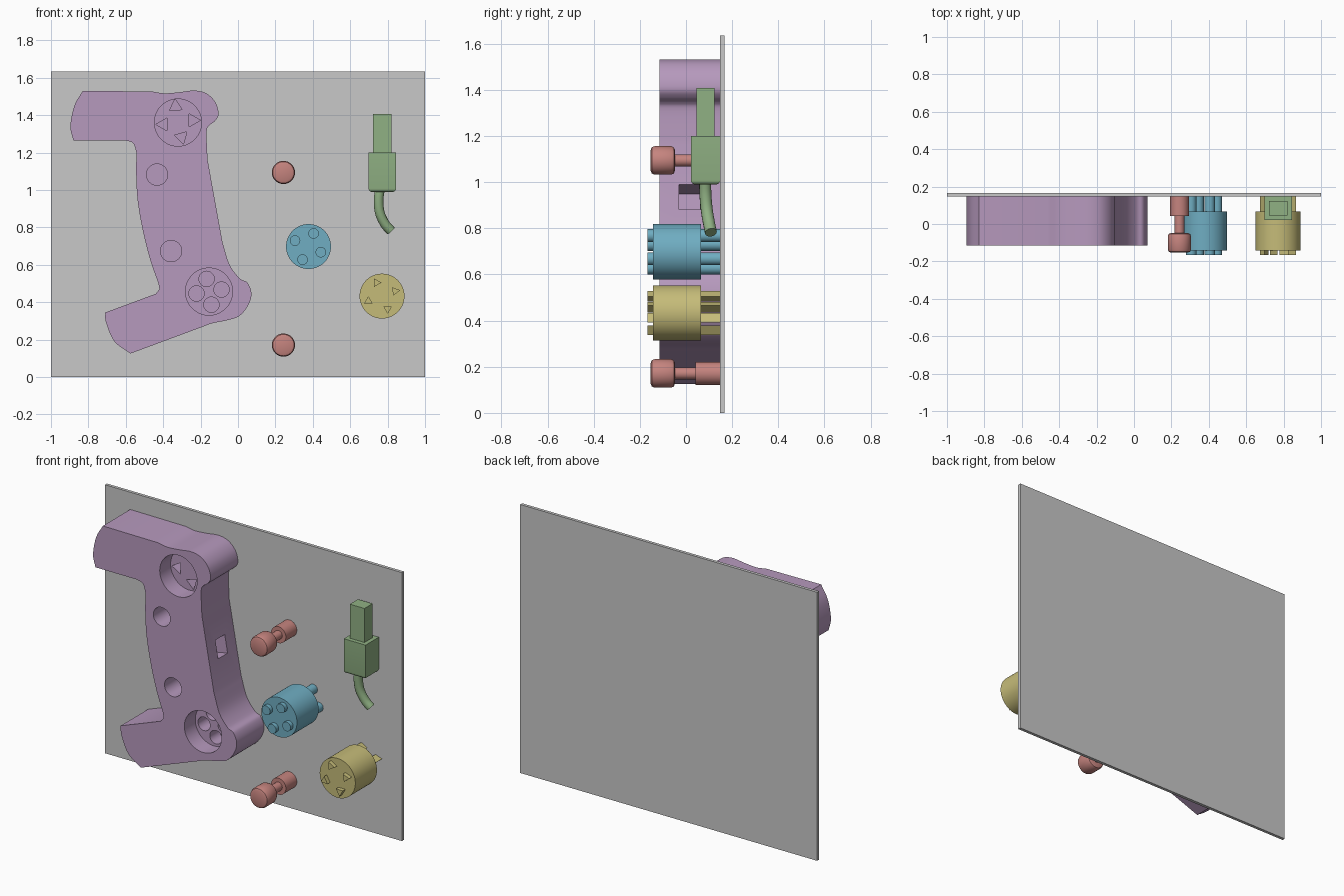
import bpy, bmesh, math
from mathutils import Matrix, Vector

if "Cube" in bpy.data.objects:
    bpy.data.objects.remove(bpy.data.objects["Cube"])

WALL = 0.148     # front of the back panel
FRONT = -0.167   # tips of the plug pins


def material(name, red, green, blue):
    mat = bpy.data.materials.new(name)
    mat.use_nodes = True
    mat.diffuse_color = (red, green, blue, 1)
    mat.node_tree.nodes["Principled BSDF"].inputs["Base Color"].default_value = (red, green, blue, 1)
    return mat


grey = material("panel grey", .58, .58, .58)
purple = material("housing purple", .47, .32, .51)
rose = material("peg rose", .56, .23, .21)
blue = material("round plug blue", .16, .42, .54)
yellow = material("triangle plug yellow", .56, .50, .19)
green = material("cable plug green", .28, .44, .23)


def finish(bm, name, mat=None):
    bmesh.ops.recalc_face_normals(bm, faces=bm.faces)
    mesh = bpy.data.meshes.new(name)
    bm.to_mesh(mesh)
    bm.free()
    obj = bpy.data.objects.new(name, mesh)
    bpy.context.collection.objects.link(obj)
    if mat:
        mesh.materials.append(mat)
    return obj


def select(obj):
    bpy.ops.object.select_all(action='DESELECT')
    obj.select_set(True)
    bpy.context.view_layer.objects.active = obj


def smooth(obj):
    select(obj)
    bpy.ops.object.shade_smooth_by_angle(angle=math.radians(35))


def extrude(bm, outline, near, far):
    """Prism of an x-z outline running along y."""
    a = [bm.verts.new((x, near, z)) for x, z in outline]
    b = [bm.verts.new((x, far, z)) for x, z in outline]
    bm.faces.new(a)
    bm.faces.new(b[::-1])
    for i in range(len(a)):
        j = (i + 1) % len(a)
        bm.faces.new((a[j], a[i], b[i], b[j]))


def rod(bm, centre, radius, near, far, sides=40, turn=0):
    angles = [math.radians(turn) + math.tau * i / sides for i in range(sides)]
    extrude(bm, [(centre[0] + radius * math.cos(t), centre[1] + radius * math.sin(t))
                 for t in angles], near, far)


def box(bm, low, high):
    low, high = Vector(low), Vector(high)
    return bmesh.ops.create_cube(bm, size=1, matrix=Matrix.Translation((low + high) / 2)
                                 @ Matrix.Diagonal((*(high - low), 1)))["verts"]


def rounded(points, steps=5):
    """Catmull-Rom curve through the points."""
    pts = [Vector(p) for p in points]
    ext = [2 * pts[0] - pts[1]] + pts + [2 * pts[-1] - pts[-2]]
    out = []
    for a, b, c, d in zip(ext, ext[1:], ext[2:], ext[3:]):
        for i in range(steps):
            t = i / steps
            out.append(b + (c - a) * t / 2 + (2 * a - 5 * b + 4 * c - d) * t * t / 2
                       + (3 * b - a - 3 * c + d) * t ** 3 / 2)
    return out + [pts[-1]]


# Back panel
bm = bmesh.new()
box(bm, (-1, WALL, 0), (1, .167, 1.635))
finish(bm, "back_panel", grey)

# Housing: smooth runs joined by straight edges
runs = {
    "upper arm end": [(-.83, 1.53), (-.875, 1.45), (-.896, 1.34), (-.88, 1.265)],
    "upper inner fillet": [(-.6, 1.265), (-.56, 1.25), (-.543, 1.2)],
    "inner side": [(-.545, 1.1), (-.537, .95), (-.51, .79), (-.47, .63), (-.425, .5)],
    "lower inner fillet": [(-.42, .47), (-.44, .445)],
    "lower arm end": [(-.71, .345), (-.705, .29), (-.66, .19), (-.575, .126)],
    "lower knob": [(-.2, .265), (-.14, .287), (-.045, .307), (.01, .329), (.055, .385),
                   (.072, .447), (.05, .505), (.01, .527), (-.045, .6), (-.083, .72)],
    "upper knob": [(-.163, 1.163), (-.168, 1.307), (-.155, 1.345), (-.126, 1.366),
                   (-.104, 1.404), (-.12, 1.468), (-.168, 1.516), (-.233, 1.532),
                   (-.313, 1.523), (-.393, 1.517), (-.46, 1.527)],
}
bm = bmesh.new()
extrude(bm, [p for run in runs.values() for p in rounded(run)], -.115, WALL)
housing = finish(bm, "housing", purple)

# Pin layouts as x, z offsets and a turn for triangular pins
round_pins = [(-.013, .068), (.067, .011), (.013, -.07), (-.067, -.01)]
triangle_sockets = [(-.013, .086, 95), (.08, .012, 0), (.019, -.078, 45), (-.078, -.01, 180)]
upper_pocket, lower_pocket = (-.321, 1.361), (-.155, .457)

# Pockets and peg bores
bm = bmesh.new()
for pocket in (upper_pocket, lower_pocket):
    rod(bm, pocket, .126, -.2, -.01, 56)
for bore in ((-.433, 1.083), (-.358, .674)):
    rod(bm, bore, .057, -.2, .08)
pockets = finish(bm, "pocket_cutter")

# Pin sockets in the pocket floors
bm = bmesh.new()
for x, z, turn in triangle_sockets:
    rod(bm, (upper_pocket[0] + x, upper_pocket[1] + z), .04, -.05, .08, 3, turn)
for x, z in round_pins:
    rod(bm, (lower_pocket[0] + x, lower_pocket[1] + z), .041, -.05, .08, 32)
sockets = finish(bm, "socket_cutter")

# Slanted slot in the side
bm = bmesh.new()
bmesh.ops.create_cube(bm, size=1, matrix=Matrix.Translation((-.18, .015, .924))
                      @ Matrix.Rotation(-.18, 4, 'Y') @ Matrix.Diagonal((.32, .09, .11, 1)))
slot = finish(bm, "slot_cutter")

for cutter in (pockets, sockets, slot):
    cutter.hide_render = True
    select(housing)
    mod = housing.modifiers.new(cutter.name, 'BOOLEAN')
    mod.operation, mod.solver, mod.object = 'DIFFERENCE', 'EXACT', cutter
    bpy.ops.object.modifier_apply(modifier=mod.name)
    bpy.data.objects.remove(cutter)
smooth(housing)

# Pegs: a lathed head, neck and base
profile = [(0, -.153), (.045, -.153), (.057, -.148), (.062, -.136), (.062, -.065),
           (.057, -.053), (.045, -.048), (.026, -.048), (.026, .042), (.05, .042),
           (.05, WALL), (0, WALL)]
for name, height in (("upper_peg", 1.094), ("lower_peg", .171)):
    bm = bmesh.new()
    verts = [bm.verts.new((r, y, 0)) for r, y in profile]
    edges = [bm.edges.new(pair) for pair in zip(verts, verts[1:])]
    bmesh.ops.spin(bm, geom=verts + edges, cent=(0, 0, 0), axis=(0, 1, 0),
                   angle=math.tau, steps=40, use_duplicate=False)
    bmesh.ops.remove_doubles(bm, verts=bm.verts, dist=.0005)
    bmesh.ops.translate(bm, verts=bm.verts, vec=(.243, 0, height))
    smooth(finish(bm, name, rose))


# Plugs with pins running from the tip back to the panel
def plug(name, mat, centre, pins, radius, sides):
    bm = bmesh.new()
    rod(bm, centre, .12, -.142, .066, 56)
    for x, z, turn in pins:
        rod(bm, (centre[0] + x, centre[1] + z), radius, FRONT, WALL, sides, turn)
    smooth(finish(bm, name, mat))


plug("round_pin_plug", blue, (.377, .698),
     [(-.072, .032, 0), (.027, .07, 0), (.066, -.03, 0), (-.032, -.07, 0)], .028, 28)
plug("triangle_pin_plug", yellow, (.77, .433),
     [(-.03, .072, 0), (.07, .027, 10), (.03, -.068, 30), (-.073, -.027, 90)], .027, 3)

# Cable plug: tip, body with rounded lower rim, and bent cable
bm = bmesh.new()
box(bm, (.721, .046, 1.19), (.82, .124, 1.407))
finish(bm, "cable_plug_tip", green)

bm = bmesh.new()
box(bm, (.698, .021, .99), (.845, WALL, 1.2))
rim = [e for e in bm.edges if all(v.co.z < 1 for v in e.verts)]
bmesh.ops.bevel(bm, geom=rim, offset=.018, segments=4, profile=.5, affect='EDGES')
smooth(finish(bm, "cable_plug_body", green))

path = rounded([(.762, .083, 1.02), (.752, .084, .95), (.758, .09, .88),
                (.785, .1, .82), (.818, .108, .782)])
curve = bpy.data.curves.new("cable", 'CURVE')
curve.dimensions = '3D'
curve.bevel_depth, curve.bevel_resolution, curve.use_fill_caps = .026, 5, True
spline = curve.splines.new('POLY')
spline.points.add(len(path) - 1)
for point, place in zip(spline.points, path):
    point.co = (*place, 1)
cable = bpy.data.objects.new("cable", curve)
bpy.context.collection.objects.link(cable)
curve.materials.append(green)
select(cable)
bpy.ops.object.convert(target='MESH')
smooth(bpy.context.view_layer.objects.active)
